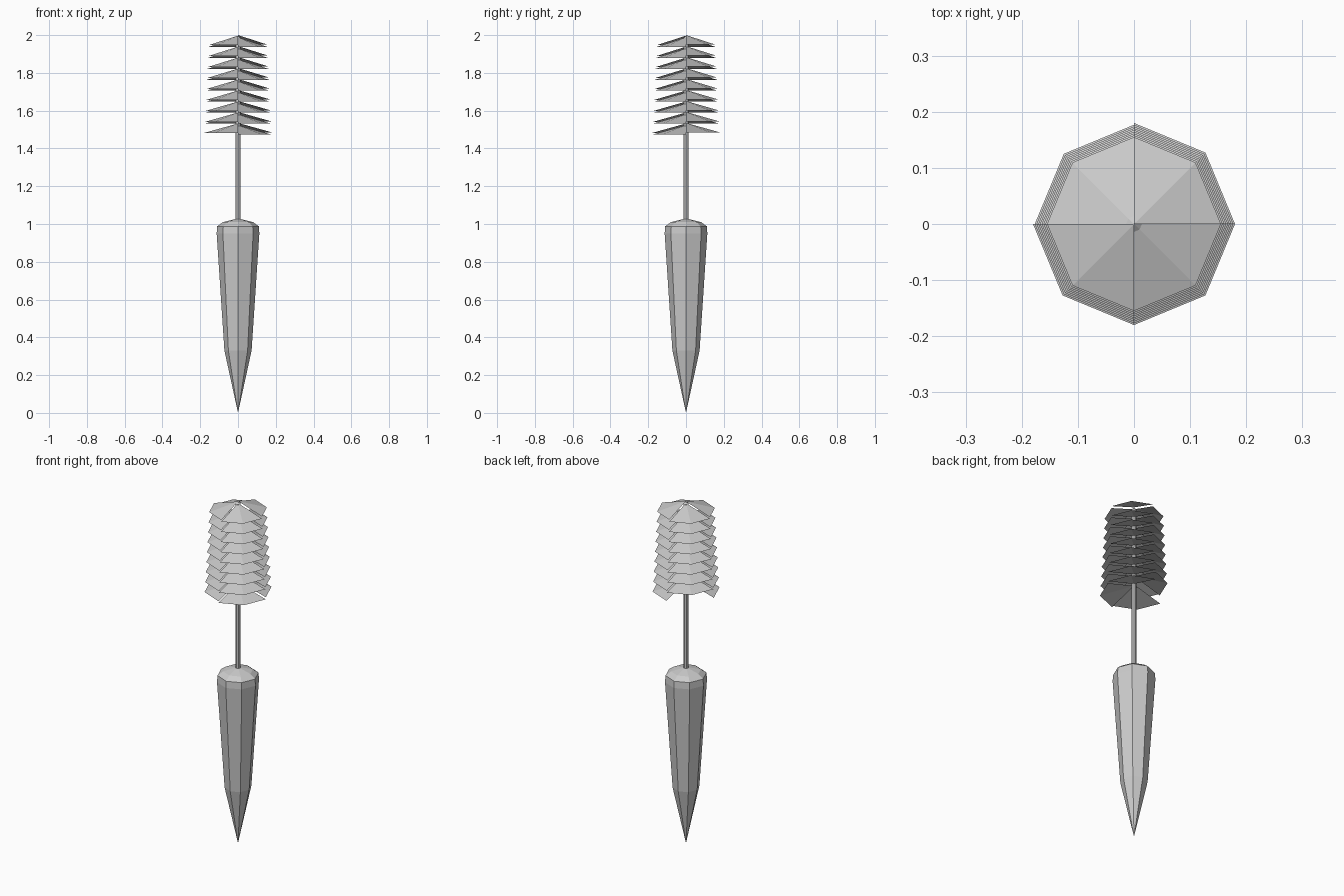
import bpy
import bmesh
import math

if "Cube" in bpy.data.objects:
    bpy.data.objects.remove(bpy.data.objects["Cube"])


def make_object(name, bm):
    bmesh.ops.recalc_face_normals(bm, faces=bm.faces)
    mesh = bpy.data.meshes.new(name)
    bm.to_mesh(mesh)
    bm.free()
    obj = bpy.data.objects.new(name, mesh)
    bpy.context.collection.objects.link(obj)
    return obj


def lathe(name, profile, sides=8):
    """Revolve (radius, z) points; a radius of 0 becomes a single tip."""
    bm = bmesh.new()
    rings = []
    for r, z in profile:
        n = sides if r else 1
        rings.append([bm.verts.new((r * math.cos(math.tau * i / sides),
                                    r * math.sin(math.tau * i / sides), z))
                      for i in range(n)])
    for a, b in zip(rings, rings[1:]):
        for i in range(sides):
            j = (i + 1) % sides
            corners = [a[i % len(a)], a[j % len(a)], b[j % len(b)], b[i % len(b)]]
            bm.faces.new(list(dict.fromkeys(corners)))
    return make_object(name, bm)


def add_leaf(bm, azimuth, tip_z, radius, rise=0.05):
    """Quarter-turn drooping leaf with a fold down the middle."""
    apex = bm.verts.new((0, 0, tip_z + rise))
    rim = [bm.verts.new((radius * math.cos(math.radians(azimuth + d)),
                         radius * math.sin(math.radians(azimuth + d)), tip_z))
           for d in (-45, 0, 45)]
    bm.faces.new((apex, rim[0], rim[1]))
    bm.faces.new((apex, rim[1], rim[2]))


# Tapered root with a blunt shoulder
lathe("carrot_root", [(0, 0), (0.072, 0.33), (0.113, 0.95),
                      (0.11, 0.988), (0.08, 1.01), (0, 1.03)])

# Thin stem
lathe("stem", [(0, 1.0), (0.014, 1.0), (0.014, 1.985), (0, 1.995)])

# Dense whorls of four leaves, the front and back ones slightly lower
bm = bmesh.new()
levels = 9
for k in range(levels):
    t = k / (levels - 1)
    tip_z = 1.95 - 0.465 * t
    radius = 0.155 + 0.025 * t
    for azimuth, drop in ((45, 0), (225, 0.003), (315, 0.012), (135, 0.012)):
        # The lowest whorl is open at the back left
        if k == levels - 1 and azimuth == 135:
            continue
        add_leaf(bm, azimuth, tip_z - drop, radius)
make_object("leaves", bm)
